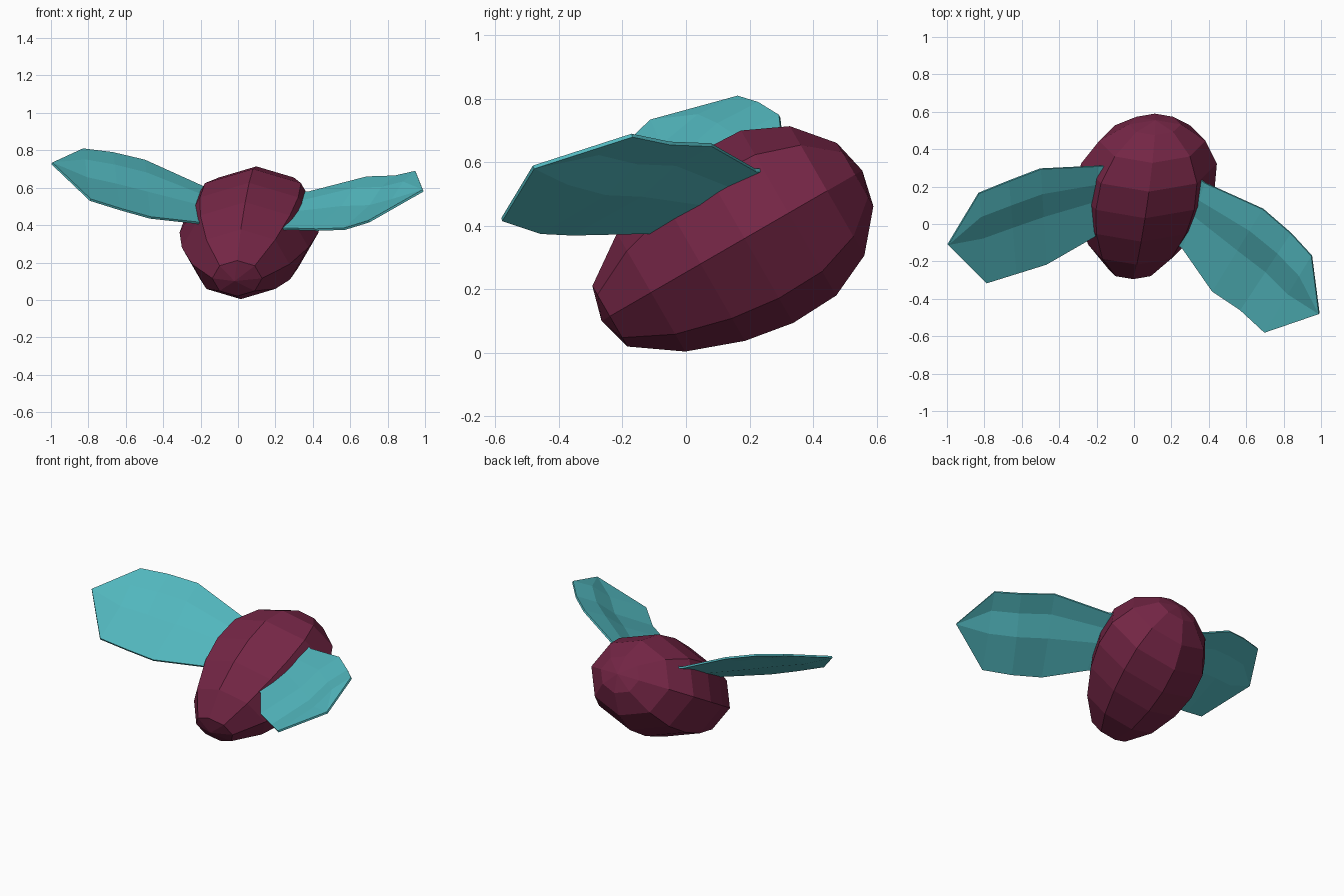
import bpy, bmesh
from math import sin, cos, pi, radians
from mathutils import Vector

cube = bpy.data.objects.get("Cube")
if cube:
    bpy.data.objects.remove(cube, do_unlink=True)


def material(name, rgb):
    m = bpy.data.materials.new(name)
    m.use_nodes = True
    m.diffuse_color = (*rgb, 1)
    bsdf = next(n for n in m.node_tree.nodes if n.type == 'BSDF_PRINCIPLED')
    bsdf.inputs["Base Color"].default_value = (*rgb, 1)
    bsdf.inputs["Roughness"].default_value = 0.8
    return m


plum = material("plum", (0.175, 0.019, 0.06))
teal = material("teal", (0.085, 0.48, 0.52))


def finish(bm, name, mat):
    bmesh.ops.recalc_face_normals(bm, faces=bm.faces[:])
    mesh = bpy.data.meshes.new(name)
    bm.to_mesh(mesh)
    bm.free()
    mesh.materials.append(mat)
    obj = bpy.data.objects.new(name, mesh)
    bpy.context.collection.objects.link(obj)
    return obj


# Egg body: eight-sided rings along an axis that rises to the back
SIDES = 8
TILT = radians(30)
WIDTH = 1.21
RINGS = [(-0.15, 0.11), (0.0, 0.215), (0.18, 0.28), (0.34, 0.307),
         (0.5, 0.3), (0.64, 0.235), (0.742, 0.115)]


def body_point(along, side, up):
    up += 0.22
    return Vector((0.015 + 0.13 * along + side,
                   along * cos(TILT) - up * sin(TILT),
                   along * sin(TILT) + up * cos(TILT)))


bm = bmesh.new()
rings = []
for along, r in RINGS:
    angles = [2 * pi * i / SIDES for i in range(SIDES)]
    rings.append([bm.verts.new(body_point(along, WIDTH * r * sin(a), r * cos(a)))
                  for a in angles])
front_pole = bm.verts.new(body_point(-0.18, -0.01, 0))
back_pole = bm.verts.new(body_point(0.768, 0, 0))
for i in range(SIDES):
    j = (i + 1) % SIDES
    for a, b in zip(rings, rings[1:]):
        bm.faces.new((a[i], a[j], b[j], b[i]))
    bm.faces.new((front_pole, rings[0][j], rings[0][i]))
    bm.faces.new((back_pole, rings[-1][i], rings[-1][j]))
finish(bm, "body", plum)


# Wings: chords from front edge to back edge, creased into three bands
CREASE = [(0, 0), (0.5, -0.018), (0.74, 0.012), (1, 0)]


def wing(name, chords, tip, inward):
    chords = [(Vector(f), Vector(b)) for f, b in chords]
    root = tuple(p + Vector(inward) for p in chords[0])
    bm = bmesh.new()
    rows = []
    for k, (f, b) in enumerate([root] + chords):
        bend = 0.4 if k < 2 else 1
        rows.append([bm.verts.new(f.lerp(b, t) + Vector((0, 0, dz * bend)))
                     for t, dz in CREASE])
    for r, s in zip(rows, rows[1:]):
        for i in range(len(CREASE) - 1):
            bm.faces.new((r[i], r[i + 1], s[i + 1], s[i]))
    end = bm.verts.new(tip)
    for a, b in zip(rows[-1], rows[-1][1:]):
        bm.faces.new((a, b, end))
    obj = finish(bm, name, teal)
    solid = obj.modifiers.new("thickness", 'SOLIDIFY')
    solid.thickness = 0.012
    solid.offset = 0


wing("left_wing",
     [((0.26, -0.13, 0.38), (0.38, 0.22, 0.575)),
      ((0.42, -0.36, 0.375), (0.69, 0.08, 0.655)),
      ((0.57, -0.46, 0.38), (0.84, -0.05, 0.66)),
      ((0.70, -0.58, 0.42), (0.95, -0.17, 0.685))],
     (0.99, -0.48, 0.585), (-0.08, 0.06, 0))

wing("right_wing",
     [((-0.20, -0.06, 0.41), (-0.19, 0.31, 0.605)),
      ((-0.47, -0.215, 0.44), (-0.5, 0.295, 0.745)),
      ((-0.63, -0.265, 0.485), (-0.67, 0.23, 0.785)),
      ((-0.79, -0.315, 0.535), (-0.83, 0.165, 0.805))],
     (-0.995, -0.11, 0.73), (0.1, 0, -0.02))
